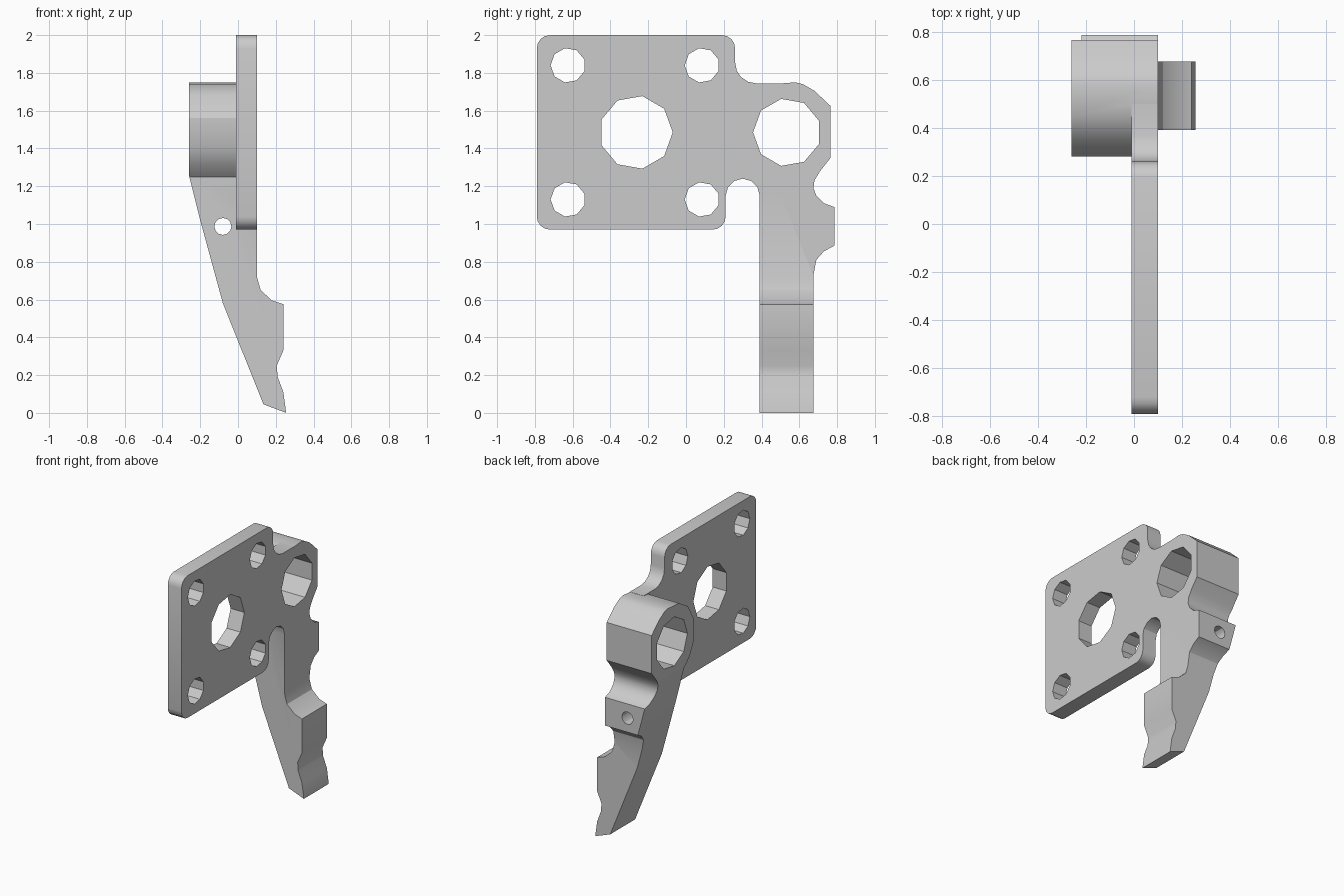
import bpy, bmesh
from math import radians, cos, sin

cube = bpy.data.objects.get("Cube")
if cube:
    bpy.data.objects.remove(cube, do_unlink=True)

grey = bpy.data.materials.new("light_grey")
grey.use_nodes = True
GREY = (0.6, 0.6, 0.6, 1)
grey.diffuse_color = GREY
grey.node_tree.nodes["Principled BSDF"].inputs["Base Color"].default_value = GREY


def arc(u, v, r, start, end, steps=4):
    angles = [radians(start + (end - start) * i / steps) for i in range(steps + 1)]
    return [(u + r * cos(a), v + r * sin(a)) for a in angles]


def ring(u, v, r, start, sides=9):
    return arc(u, v, r, start, start + 360, sides)[:-1]


def prism(name, outline, axis, low, high):
    """Extrude a closed outline along x (outline in y, z) or y (outline in x, z)."""
    place = (lambda d, u, v: (d, u, v)) if axis == "x" else (lambda d, u, v: (u, d, v))
    bm = bmesh.new()
    face = bm.faces.new([bm.verts.new(place(low, u, v)) for u, v in outline])
    moved = bmesh.ops.extrude_face_region(bm, geom=[face])["geom"]
    verts = [g for g in moved if isinstance(g, bmesh.types.BMVert)]
    bmesh.ops.translate(bm, verts=verts, vec=place(high - low, 0, 0))
    bmesh.ops.recalc_face_normals(bm, faces=bm.faces)
    mesh = bpy.data.meshes.new(name)
    bm.to_mesh(mesh)
    bm.free()
    mesh.materials.append(grey)
    obj = bpy.data.objects.new(name, mesh)
    bpy.context.collection.objects.link(obj)
    return obj


def combine(target, tool, operation):
    mod = target.modifiers.new(operation.lower(), "BOOLEAN")
    mod.operation, mod.solver, mod.object = operation, "EXACT", tool
    bpy.context.view_layer.objects.active = target
    bpy.ops.object.modifier_apply(modifier=mod.name)
    bpy.data.objects.remove(tool, do_unlink=True)


# Boss and lever: side outline trimmed by the bent front outline
side = [(0.39, 0), (0.675, 0), (0.675, 0.73), (0.69, 0.81), (0.73, 0.855),
        (0.785, 0.885), (0.785, 1.09), (0.73, 1.11), (0.69, 1.15), (0.675, 1.19),
        (0.68, 1.23), (0.71, 1.28), (0.765, 1.35), (0.765, 1.625), (0.68, 1.705),
        (0.62, 1.74), (0.58, 1.75), (0.45, 1.74), (0.35, 1.68), (0.28, 1.56),
        (0.28, 1.41), (0.33, 1.31), (0.39, 1.25)]
front = [(-0.26, 1.8), (-0.26, 1.26), (-0.2, 1.02), (-0.08, 0.58), (0.135, 0.045),
         (0.255, 0), (0.24, 0.11), (0.21, 0.19), (0.205, 0.25), (0.24, 0.33),
         (0.24, 0.575), (0.18, 0.595), (0.12, 0.65), (0.1, 0.72), (0.1, 1.8)]
bracket = prism("lever_bracket", side, "x", -0.4, 0.4)
combine(bracket, prism("lever_bend", front, "y", 0, 1), "INTERSECT")

# Mounting plate with rounded corners, lower slot and web to the boss
plate = (arc(-0.72, 1.04, 0.07, 180, 270) + arc(0.14, 1.04, 0.07, 270, 360)
         + arc(0.3, 1.15, 0.09, 180, 0, 6) + [(0.5, 1.15), (0.5, 1.745)]
         + arc(0.37, 1.855, 0.11, 270, 180) + arc(0.19, 1.93, 0.07, 0, 90)
         + arc(-0.72, 1.93, 0.07, 90, 180))
combine(bracket, prism("mounting_plate", plate, "x", -0.01, 0.1), "UNION")

# Bores through the plate and boss
bores = [(-0.265, 1.485, 0.195, 0), (0.535, 1.485, 0.18, 20)]
bores += [(y, z, 0.092, 20) for y in (-0.625, 0.085) for z in (1.13, 1.84)]
for bore in bores:
    combine(bracket, prism("bore", ring(*bore), "x", -0.5, 0.5), "DIFFERENCE")

# Cross hole through the lever lug
combine(bracket, prism("lug_hole", ring(-0.08, 0.987, 0.045, 0, 12), "y", 0.3, 1), "DIFFERENCE")

bpy.ops.object.select_all(action="DESELECT")
bracket.select_set(True)
bpy.context.view_layer.objects.active = bracket
bpy.ops.object.shade_smooth_by_angle(angle=radians(30))
